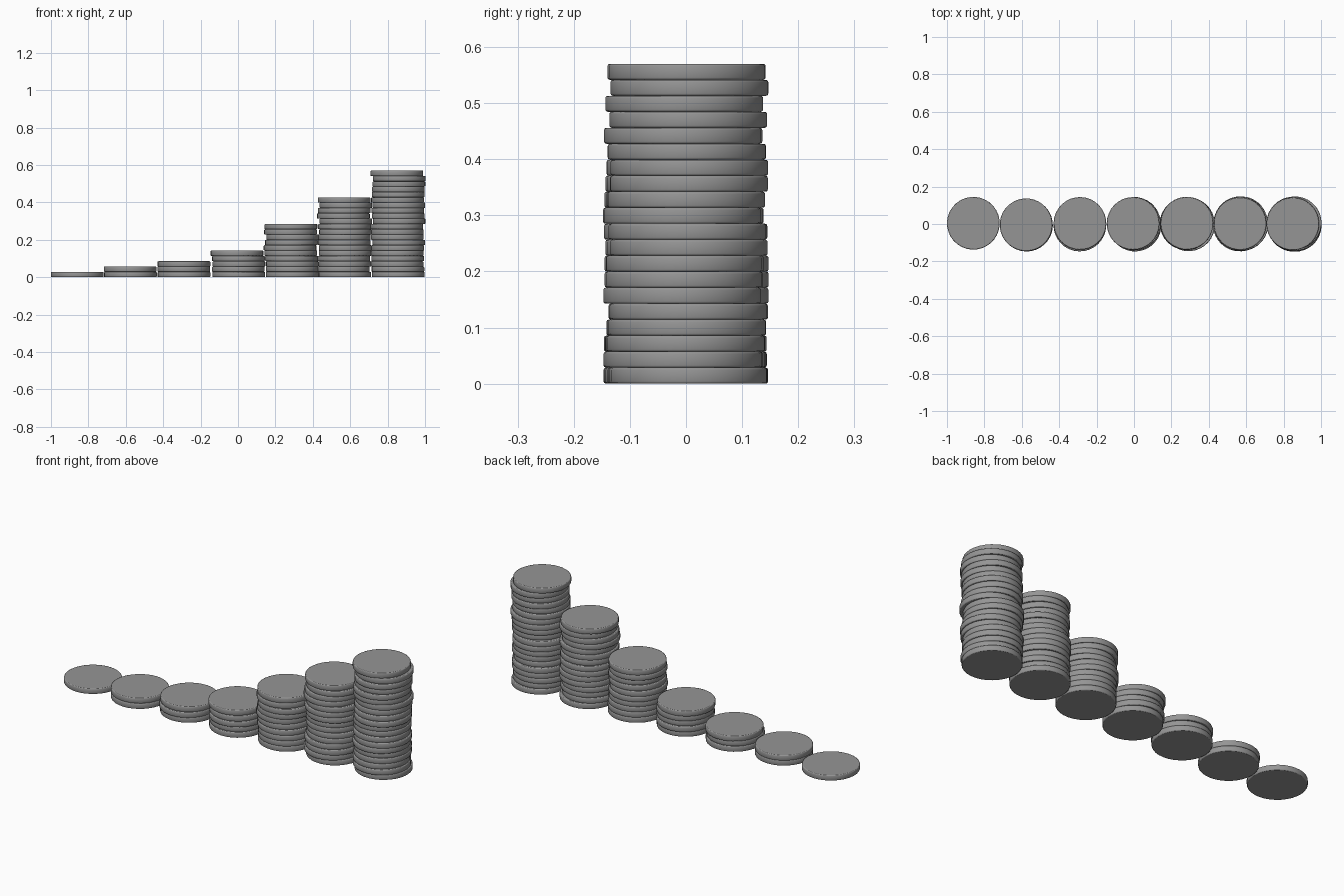
import bpy
import bmesh
import math
import random

cube = bpy.data.objects.get("Cube")
if cube:
    bpy.data.objects.remove(cube, do_unlink=True)

random.seed(4)
RADIUS = 0.141
THICK = 0.0285
SPACING = 0.285
JITTER = 0.007
COUNTS = [1, 2, 3, 5, 10, 15, 20]
# Sideways slip of the coins in the tallest stack, bottom to top, in thousandths
TALL_SLIP = [4, -6, -1, 2, 5, -7, -4, -2, 5, 3, -7, 0, 5, 6, 1, -5, 4, -3, 6, 1]
# Resting place of the top coin of each stack, relative to the stack centre
TOPS = [(-0.004, 0.004), (-0.007, -0.004), (-0.004, 0.003), (-0.005, 0.003),
        (-0.002, 0.004), (-0.003, 0.002), (-0.006, 0.001)]

# Single grey metal
metal = bpy.data.materials.new("grey_metal")
metal.use_nodes = True
grey = (0.3, 0.3, 0.3, 1)
metal.diffuse_color = grey
metal.node_tree.nodes["Principled BSDF"].inputs["Base Color"].default_value = grey

# One coin with rounded rims, shared by every stack
bm = bmesh.new()
bmesh.ops.create_cone(bm, cap_ends=True, segments=32, radius1=RADIUS,
                      radius2=RADIUS, depth=THICK)
rims = [e for e in bm.edges if abs(e.verts[0].co.z - e.verts[1].co.z) < 1e-5]
bmesh.ops.bevel(bm, geom=rims, offset=0.004, segments=2, profile=0.5,
                affect='EDGES')
for face in bm.faces:
    face.smooth = abs(face.normal.z) < 0.95
for edge in bm.edges:
    edge.smooth = all(f.smooth for f in edge.link_faces)
coin_mesh = bpy.data.meshes.new("coin")
bm.to_mesh(coin_mesh)
bm.free()
coin_mesh.materials.append(metal)


def add_coin(name, x, y, level):
    coin = bpy.data.objects.new(name, coin_mesh)
    coin.location = (x, y, THICK * (level + 0.5))
    coin.rotation_euler.z = random.uniform(0, math.tau)
    bpy.context.collection.objects.link(coin)


# Seven loosely piled stacks, growing from right to left
for s, count in enumerate(COUNTS):
    centre = (s - 3) * SPACING
    for level in range(count):
        dx = random.uniform(-JITTER, JITTER)
        dy = random.uniform(-JITTER, JITTER)
        if level == count - 1:
            dx, dy = TOPS[s]
        elif count == len(TALL_SLIP):
            dy = TALL_SLIP[level] / 1000
        add_coin(f"stack_{s + 1}_coin_{level + 1}", centre + dx, dy, level)
